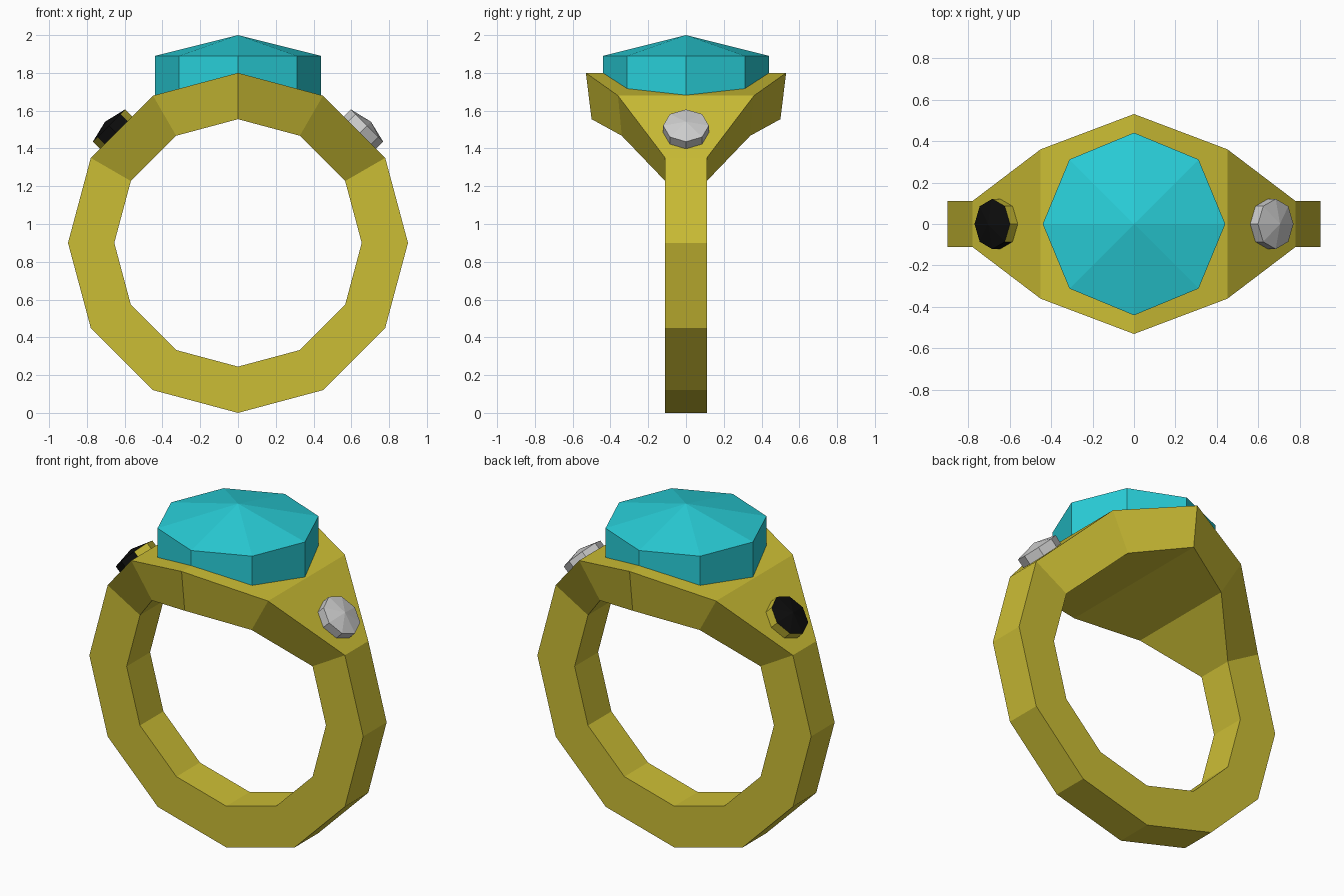
import bpy, bmesh
from math import sin, cos, pi, radians
from mathutils import Matrix

if "Cube" in bpy.data.objects:
    bpy.data.objects.remove(bpy.data.objects["Cube"])


def material(name, color):
    m = bpy.data.materials.new(name)
    m.diffuse_color = (*color, 1)
    m.use_nodes = True
    m.node_tree.nodes["Principled BSDF"].inputs["Base Color"].default_value = m.diffuse_color
    return m


GOLD = material("gold", (0.60, 0.51, 0.035))
TEAL = material("teal", (0.022, 0.62, 0.69))
SILVER = material("silver", (0.55, 0.55, 0.55))
BLACK = material("black", (0.004, 0.004, 0.004))


def finish(bm, name, mats, matrix=None):
    bmesh.ops.recalc_face_normals(bm, faces=bm.faces)
    mesh = bpy.data.meshes.new(name)
    bm.to_mesh(mesh)
    bm.free()
    for m in mats:
        mesh.materials.append(m)
    obj = bpy.data.objects.new(name, mesh)
    bpy.context.collection.objects.link(obj)
    if matrix:
        obj.matrix_world = matrix
    return obj


# Twelve-sided band that widens into a bezel at the top
def make_band(outer=0.90, inner=0.655, sides=12):
    widths = {0: (0.53, 0.50), 1: (0.36, 0.34)}  # steps from top: outer, inner
    bm = bmesh.new()
    rings = []
    for i in range(sides):
        a = 2 * pi * i / sides
        wo, wi = widths.get(min(i, sides - i), (0.11, 0.11))
        section = ((outer, -wo), (outer, wo), (inner, wi), (inner, -wi))
        rings.append([bm.verts.new((r * sin(a), y, 0.9 + r * cos(a)))
                      for r, y in section])
    for i in range(sides):
        p, q = rings[i], rings[(i + 1) % sides]
        for k in range(4):
            n = (k + 1) % 4
            bm.faces.new((p[k], p[n], q[n], q[k]))
    finish(bm, "ring_band", [GOLD])


# Octagonal stone: straight girdle with a low pointed crown
def make_gem(name, radius, base, rim, apex, mats, matrix, gold_sides=()):
    bm = bmesh.new()
    low, high = [[bm.verts.new((radius * cos(i * pi / 4), radius * sin(i * pi / 4), z))
                  for i in range(8)] for z in (base, rim)]
    tip = bm.verts.new((0, 0, apex))
    bm.faces.new(low[::-1])
    for i in range(8):
        n = (i + 1) % 8
        side = bm.faces.new((low[i], low[n], high[n], high[i]))
        side.material_index = 1 if i in gold_sides else 0
        bm.faces.new((high[i], high[n], tip))
    finish(bm, name, mats, matrix)


make_band()
make_gem("center_stone", 0.44, 1.67, 1.89, 2.0, [TEAL], Matrix())

# Side stones on the sloping shoulders
for side, name, mats, gold in ((1, "right_stone", [SILVER], ()),
                               (-1, "left_stone", [BLACK, GOLD], (0, 1, 2, 3, 4, 7))):
    place = (Matrix.Translation((side * 0.645, 0, 1.483))
             @ Matrix.Rotation(side * radians(45), 4, 'Y'))
    make_gem(name, 0.121, -0.01, 0.054, 0.083, mats, place, gold)
